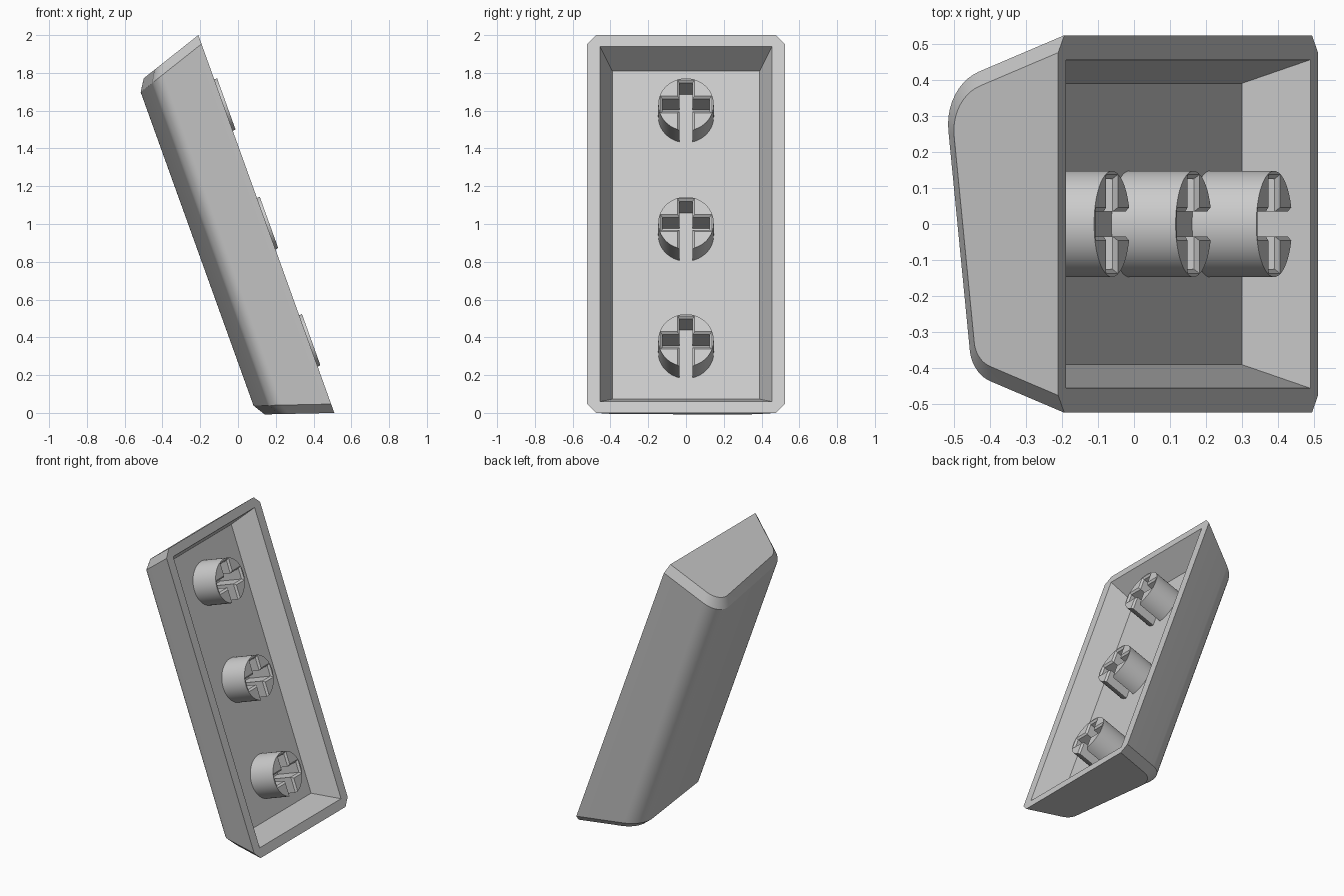
import bpy, bmesh, math
from mathutils import Vector

cube = bpy.data.objects.get("Cube")
if cube:
    bpy.data.objects.remove(cube)

FLOOR = -0.173          # cavity floor below the rim plane
STEM_TOP = 0.016        # stems stand slightly proud of the rim
TAPER = 0.336           # end wall lean

grey = bpy.data.materials.new("plain_grey")
grey.use_nodes = True
colour = (0.6, 0.6, 0.6, 1)
grey.diffuse_color = colour
grey.node_tree.nodes["Principled BSDF"].inputs["Base Color"].default_value = colour


def make_object(name, bm):
    """Finish a mesh built lying flat and lean it into its standing pose."""
    bmesh.ops.recalc_face_normals(bm, faces=bm.faces)
    mesh = bpy.data.meshes.new(name)
    bm.to_mesh(mesh)
    bm.free()
    mesh.materials.append(grey)
    obj = bpy.data.objects.new(name, mesh)
    bpy.context.collection.objects.link(obj)
    obj.rotation_euler = (0, math.radians(70.2), 0)
    obj.location = (0.15, 0, 1)
    return obj


def frustum(bm, low, high):
    """Box between two rectangles, each given as (x0, x1, half_y, z)."""
    rings = [[bm.verts.new(p) for p in
              ((x0, -y, z), (x1, -y, z), (x1, y, z), (x0, y, z))]
             for x0, x1, y, z in (low, high)]
    bm.faces.new(rings[0][::-1])
    bm.faces.new(rings[1])
    for i in range(4):
        j = (i + 1) % 4
        bm.faces.new((rings[0][i], rings[0][j], rings[1][j], rings[1][i]))


def cut(target, cutter):
    cutter.hide_render = True
    mod = target.modifiers.new("cut", 'BOOLEAN')
    mod.operation = 'DIFFERENCE'
    mod.solver = 'EXACT'
    mod.object = cutter
    bpy.context.view_layer.update()
    bpy.context.view_layer.objects.active = target
    bpy.ops.object.modifier_apply(modifier=mod.name)
    bpy.data.objects.remove(cutter)


def smooth(obj):
    bpy.ops.object.select_all(action='DESELECT')
    obj.select_set(True)
    bpy.context.view_layer.objects.active = obj
    bpy.ops.object.shade_smooth_by_angle(angle=math.radians(25))


def fillet(a, corner, b, t, steps=10):
    """Circular arc that rounds a corner, starting at distance t from it."""
    d1, d2 = (a - corner).normalized(), (b - corner).normalized()
    half = d1.angle(d2) / 2
    radius = t * math.tan(half)
    centre = corner + (d1 + d2).normalized() * (t / math.cos(half))
    start, end = corner + d1 * t - centre, corner + d2 * t - centre
    sweep = math.pi - 2 * half
    return [centre + (start * math.sin(sweep * (1 - k / steps))
                      + end * math.sin(sweep * k / steps)) / math.sin(sweep)
            for k in range(steps + 1)]


def section(inset, drop, t_big, t_small):
    """Cross-section as (y, depth): sloped sides, slanted back, round corners."""
    rim = 0.523 - inset
    lean, slant, back = 0.352, 0.118, 0.358 - drop

    def corner(side):
        depth = (back + side * slant * rim) / (1 + side * slant * lean)
        return Vector((side * (rim - lean * depth), depth))

    right, left = Vector((rim, 0)), Vector((-rim, 0))
    big, small = corner(1), corner(-1)
    return ([right] + fillet(right, big, small, t_big)
            + fillet(big, small, left, t_small) + [left])


# Outer shell: chamfered end section, full section, mirrored to the other end
bm = bmesh.new()
end, full = section(0.048, 0.038, 0.105, 0.05), section(0, 0, 0.124, 0.065)
rings = []
for points, length, side in ((end, 1.063, -1), (full, 1.013, -1),
                             (full, 1.013, 1), (end, 1.063, 1)):
    rings.append([bm.verts.new((side * (length - TAPER * p.y), p.x, -p.y))
                  for p in points])
for r0, r1 in zip(rings, rings[1:]):
    for i in range(len(r0) - 1):
        bm.faces.new((r0[i], r0[i + 1], r1[i + 1], r1[i]))
bm.faces.new(rings[0])
bm.faces.new(rings[-1])
bm.faces.new([r[0] for r in rings] + [r[-1] for r in reversed(rings)])
shell = make_object("cap_shell", bm)

# Tapered cavity
bm = bmesh.new()
frustum(bm, (-0.923, 0.923, 0.39, FLOOR), (-1.022, 1.022, 0.474, 0.05))
cut(shell, make_object("cavity_cutter", bm))
smooth(shell)

# Three round stems with a flared cross socket, open toward the lower end
LIP = STEM_TOP - 0.012
for name, x in (("upper_stem", -0.667), ("middle_stem", 0), ("lower_stem", 0.66)):
    bm = bmesh.new()
    bmesh.ops.create_cone(bm, cap_ends=True, segments=64, radius1=0.147,
                          radius2=0.147, depth=STEM_TOP - FLOOR)
    bmesh.ops.translate(bm, verts=bm.verts,
                        vec=(x, 0, (STEM_TOP + FLOOR) / 2))
    stem = make_object(name, bm)
    for x0, x1, y in ((-0.125, 0.2, 0.034), (-0.036, 0.036, 0.125)):
        for low, high, grow in ((FLOOR - 0.02, STEM_TOP + 0.02, 0),
                                (LIP, STEM_TOP + 0.012, 0.024)):
            bm = bmesh.new()
            frustum(bm, (x + x0, x + x1, y, low),
                    (x + x0 - grow, x + x1 + grow, y + grow, high))
            cut(stem, make_object("socket_cutter", bm))
    smooth(stem)
